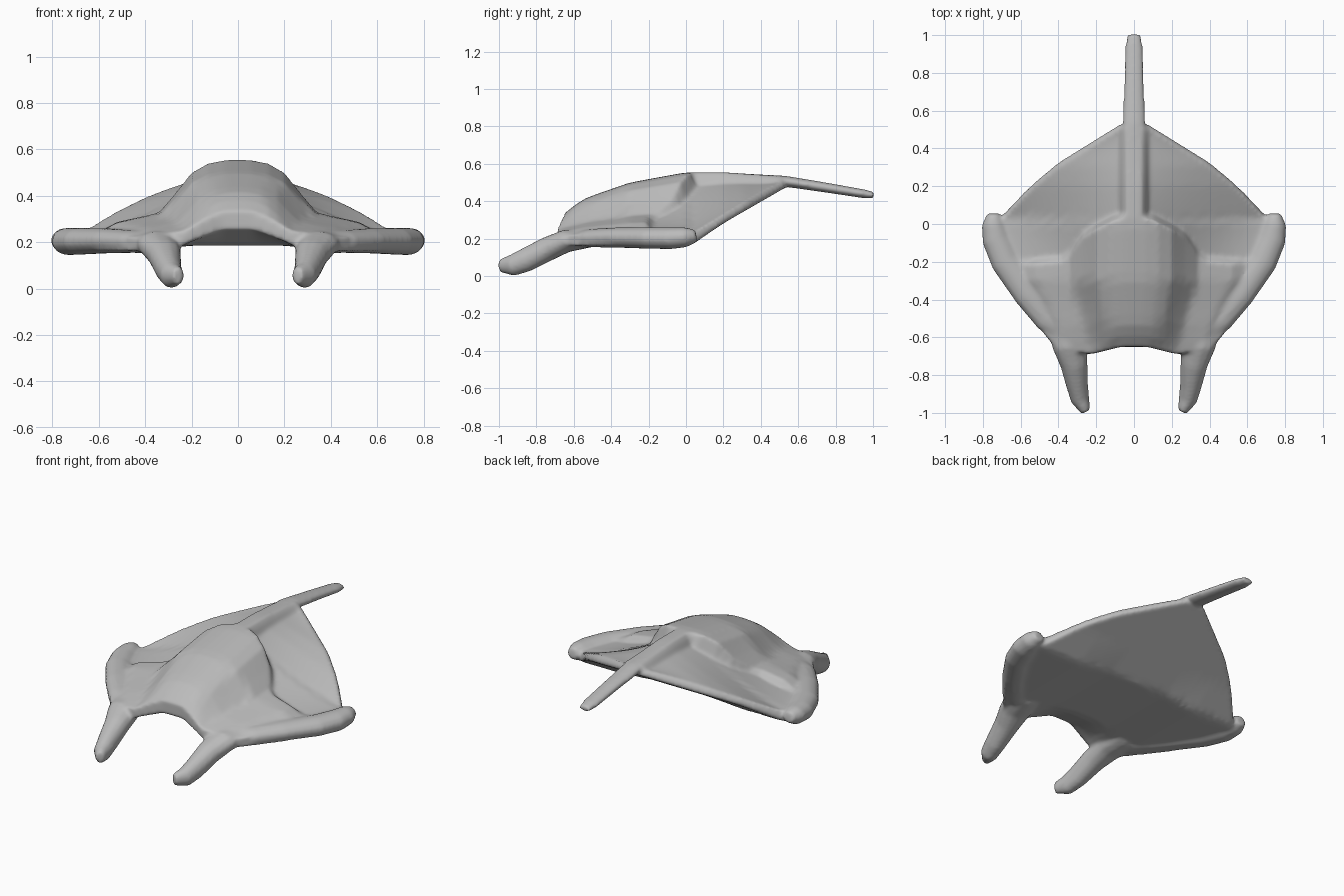
import bpy, bmesh, math
from mathutils import Vector

cube = bpy.data.objects.get("Cube")
if cube:
    bpy.data.objects.remove(cube, do_unlink=True)

grey = bpy.data.materials.new("plain grey")
grey.use_nodes = True
colour = (0.5, 0.5, 0.5, 1)
grey.diffuse_color = colour
grey.node_tree.nodes["Principled BSDF"].inputs["Base Color"].default_value = colour

bm = bmesh.new()


def curve(points):
    """Piecewise linear function through the points."""
    def value(t):
        if t <= points[0][0]:
            return points[0][1]
        for (a, p), (b, q) in zip(points, points[1:]):
            if t <= b:
                return p + (q - p) * (t - a) / (b - a)
        return points[-1][1]
    return value


def limb(path, side=1, sides=12):
    """Tapered tube; each path entry is x, y, z, width radius, height radius."""
    centres = [Vector((side * p[0], p[1], p[2])) for p in path]
    rings = []
    for i, p in enumerate(path):
        along = centres[min(i + 1, len(path) - 1)] - centres[max(i - 1, 0)]
        across = along.cross(Vector((0, 0, 1))).normalized()
        up = across.cross(along).normalized()
        ring = []
        for k in range(sides):
            a = math.tau * (k + 0.5) / sides
            ring.append(bm.verts.new(centres[i] + across * p[3] * math.cos(a) + up * p[4] * math.sin(a)))
        rings.append(ring)
    for r, s in zip(rings, rings[1:]):
        for k in range(sides):
            n = (k + 1) % sides
            bm.faces.new((r[k], r[n], s[n], s[k]))
    bm.faces.new(rings[0])
    bm.faces.new(rings[-1])


# Plan outlines: front rim, rear edge of the raised back, trailing edge
front = curve([(0, -.65), (.07, -.65), (.23, -.69), (.42, -.65), (.58, -.45), (.74, -.2)])
crest = curve([(0, .03), (.1, .02), (.2, -.03), (.28, -.08), (.33, -.16), (.36, -.2), (.58, -.22), (.74, -.13)])
trail = curve([(0, .53), (.07, .53), (.4, .325), (.55, .2), (.74, 0)])
reach = curve([(0, .74), (.2, .55), (.32, .4), (.53, .07)])

# Heights: spine line, raised back cross-section, wing sag
spine = curve([(-.66, .32), (-.64, .35), (-.53, .42), (-.3, .5), (0, .555), (.2, .555), (.53, .533)])
hump = curve([(0, 1), (.06, .995), (.13, .96), (.2, .86), (.27, .62), (.34, .4), (.52, .28), (.6, .14), (.74, .08)])
narrow = curve([(-.66, 1.45), (-.3, 1)])
sag = curve([(-.2, 2.1), (.05, 1.4), (.3, 1)])
flank = curve([(.2, 0), (.42, .022)])
fade = curve([(0, 1), (.2, 0)])


def under(x, y):
    lip = .07 * max(0, 1 - max(0, x - .07) / .18) * min(1, max(0, -.45 - y) / .2)
    return .185 + lip - flank(x) * fade(y) + max(0, y - .03) * .575


def back_top(x, y):
    return .2 + (spine(y) - .2) * hump(x * narrow(y))


def wing_top(x, y):
    base = .23 + max(0, y - .03) * .575
    peak = spine(y) - .028
    z = base + max(0, peak - base) * max(0, 1 - x / reach(y)) ** sag(y)
    blend = min(1, max(0, (x - .045) / .035))
    return spine(y) * (1 - blend) + z * blend


# Body and wing membrane: matching upper and lower sheets joined round the rim
columns = [.04, .06, .08, .1, .13, .17, .2, .235, .27, .3, .34, .38, .42, .47, .52, .58, .62, .66, .7, .74]
xs = [-x for x in reversed(columns)] + [0] + columns
top, bottom = [], []
for sx in xs:
    x = abs(sx)
    f, c, t = front(x), crest(x), trail(x)
    upper = []
    for i in range(13):
        y = f + (c - f) * i / 12
        upper.append((y, back_top(x, y)))
    for i in range(13):
        y = c + .035 + (t - c - .055) * i / 12
        upper.append((y, wing_top(x, y)))
    upper.append((t, under(x, t)))
    top.append([bm.verts.new((sx, y, max(z, under(x, y) + .02))) for y, z in upper])
    bottom.append([bm.verts.new((sx, y, under(x, y))) for y, z in upper])
for sheet in (top, bottom):
    for a, b in zip(sheet, sheet[1:]):
        for i in range(len(a) - 1):
            bm.faces.new((a[i], a[i + 1], b[i + 1], b[i]))
for i in range(len(xs) - 1):
    for end in (0, -1):
        bm.faces.new((top[i][end], top[i + 1][end], bottom[i + 1][end], bottom[i][end]))
for end in (0, -1):
    for i in range(len(top[0]) - 1):
        bm.faces.new((top[end][i], top[end][i + 1], bottom[end][i + 1], bottom[end][i]))

# Front horns and wing arms, one pair each
horn = [(.37, -.5, .205, .09, .05), (.34, -.64, .188, .095, .062), (.318, -.74, .145, .074, .066),
        (.3, -.86, .084, .058, .065), (.285, -.93, .057, .05, .058), (.255, -.995, .056, .026, .036)]
arm = [(.34, -.6, .195, .06, .045), (.45, -.5, .203, .08, .05), (.56, -.37, .206, .08, .055),
       (.68, -.2, .204, .079, .059), (.73, -.08, .203, .076, .06), (.745, .0, .208, .062, .054),
       (.745, .055, .215, .034, .033)]
for side in (1, -1):
    limb(horn, side)
    limb(arm, side)

# Tail
limb([(0, .2, .51, .06, .045), (0, .53, .507, .061, .03), (0, .75, .473, .054, .027),
      (0, .95, .44, .047, .024), (0, 1.003, .432, .034, .018)])

# Fuse everything into one smooth skin
bmesh.ops.recalc_face_normals(bm, faces=bm.faces)
mesh = bpy.data.meshes.new("winged_body")
bm.to_mesh(mesh)
bm.free()
mesh.materials.append(grey)
body = bpy.data.objects.new("winged_body", mesh)
bpy.context.collection.objects.link(body)
fuse = body.modifiers.new("fuse", "REMESH")
fuse.mode = "VOXEL"
fuse.voxel_size = 0.011
fuse.use_smooth_shade = True
relax = body.modifiers.new("relax", "SMOOTH")
relax.factor = 0.5
relax.iterations = 6
